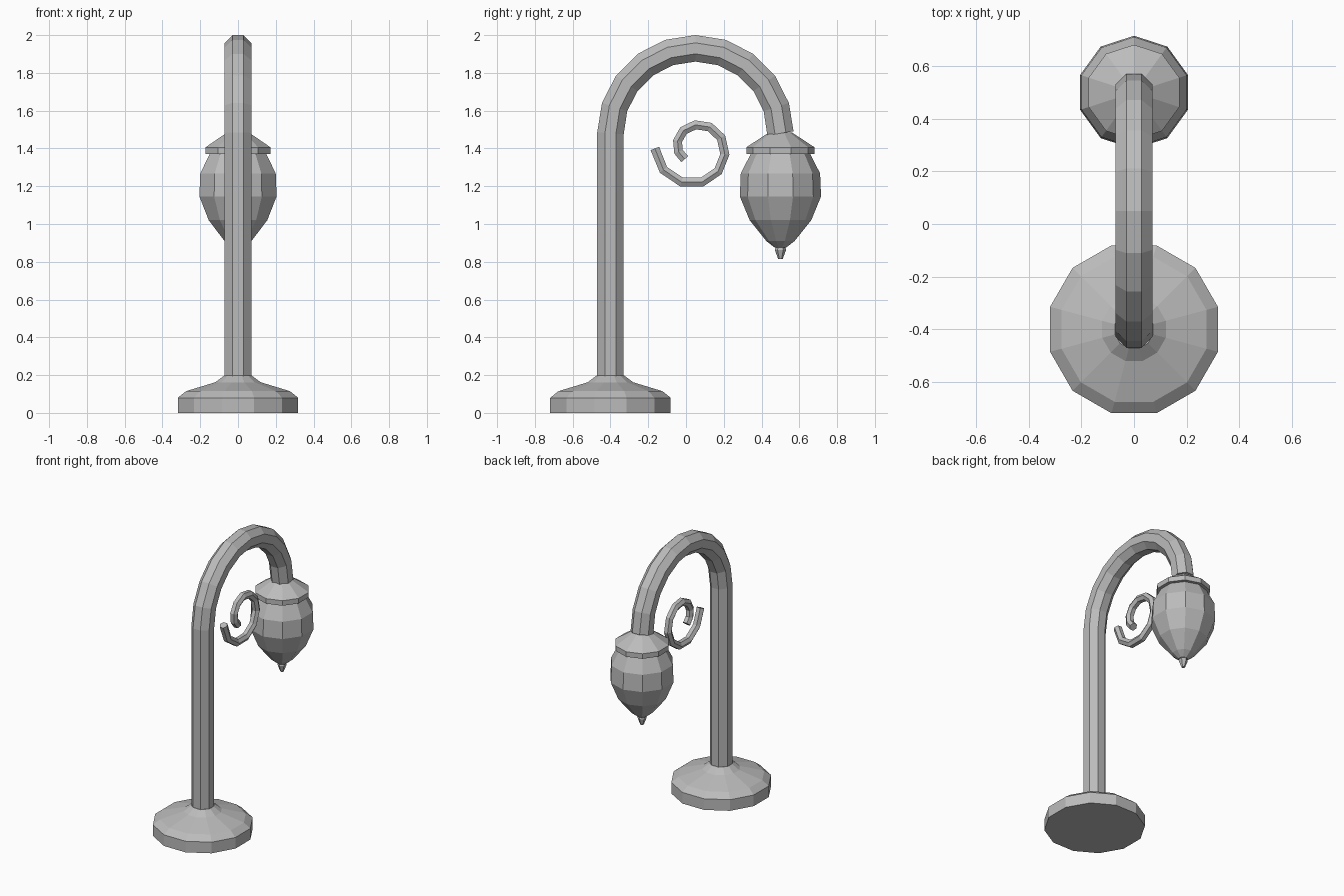
import bpy, bmesh
from math import sin, cos, pi, radians
from mathutils import Vector

if "Cube" in bpy.data.objects:
    bpy.data.objects.remove(bpy.data.objects["Cube"])

metal = bpy.data.materials.new("plain grey")
metal.diffuse_color = (0.5, 0.5, 0.5, 1)
metal.use_nodes = True
metal.node_tree.nodes["Principled BSDF"].inputs["Base Color"].default_value = metal.diffuse_color


def finish(name, rings):
    """Skin a list of rings, cap both ends and make a flat-shaded object."""
    bm = bmesh.new()
    vs = [[bm.verts.new(p) for p in r] for r in rings]
    n = len(rings[0])
    for a, b in zip(vs, vs[1:]):
        for i in range(n):
            j = (i + 1) % n
            bm.faces.new((a[i], a[j], b[j], b[i]))
    bm.faces.new(vs[0][::-1])
    bm.faces.new(vs[-1])
    bmesh.ops.recalc_face_normals(bm, faces=bm.faces)
    me = bpy.data.meshes.new(name)
    bm.to_mesh(me)
    bm.free()
    me.materials.append(metal)
    ob = bpy.data.objects.new(name, me)
    bpy.context.collection.objects.link(ob)
    return ob


def lathe(name, y, profile, sides, start):
    """Turn (radius, z) points round a vertical axis at x = 0."""
    ang = [start + 2 * pi * i / sides for i in range(sides)]
    return finish(name, [[(r * cos(a), y + r * sin(a), z) for a in ang]
                         for r, z in profile])


def tube(name, path, radius, sides):
    """Sweep a polygon along (y, z) points with mitred joints."""
    pts = [Vector((0, y, z)) for y, z in path]
    rings = []
    for i, p in enumerate(pts):
        d_in = (p - pts[max(i - 1, 0)]).normalized()
        d_out = (pts[min(i + 1, len(pts) - 1)] - p).normalized()
        t = (d_in + d_out).normalized()
        side = Vector((0, -t.z, t.y))
        ang = [2 * pi * (k + 0.5) / sides for k in range(sides)]
        rings.append([p + radius * (side * cos(a) + Vector((1, 0, 0)) * sin(a))
                      for a in ang])
    return finish(name, rings)


# Stepped foot
lathe("base", -0.4, [(0.33, 0), (0.33, 0.08), (0.285, 0.115),
                     (0.125, 0.162), (0.075, 0.198)], 12, radians(15))

# Upright post with half-circle crook
arc = [(0.05 - 0.45 * cos(pi * i / 10), 1.48 + 0.45 * sin(pi * i / 10))
       for i in range(11)]
tube("post", [(-0.4, 0.1)] + arc, 0.076, 8)

# Spiral ornament
spiral = []
for i in range(13):
    t = i / 12
    a, r = radians(180 + 405 * t), 0.215 - 0.135 * t
    spiral.append((0.05 + r * cos(a), 1.40 + r * sin(a)))
tube("scroll", spiral, 0.028, 6)

# Lantern: cap, globe and finial
lathe("lamp_cap", 0.5, [(0.15, 1.37), (0.181, 1.37), (0.181, 1.406),
                        (0.06, 1.485)], 10, pi / 2)
lathe("lamp_globe", 0.5, [(0.03, 0.875), (0.075, 0.91), (0.163, 1.02),
                          (0.215, 1.146), (0.21, 1.268), (0.15, 1.385)],
      10, pi / 2)
lathe("finial", 0.5, [(0.012, 0.815), (0.03, 0.863), (0.022, 0.89)],
      6, pi / 2)
